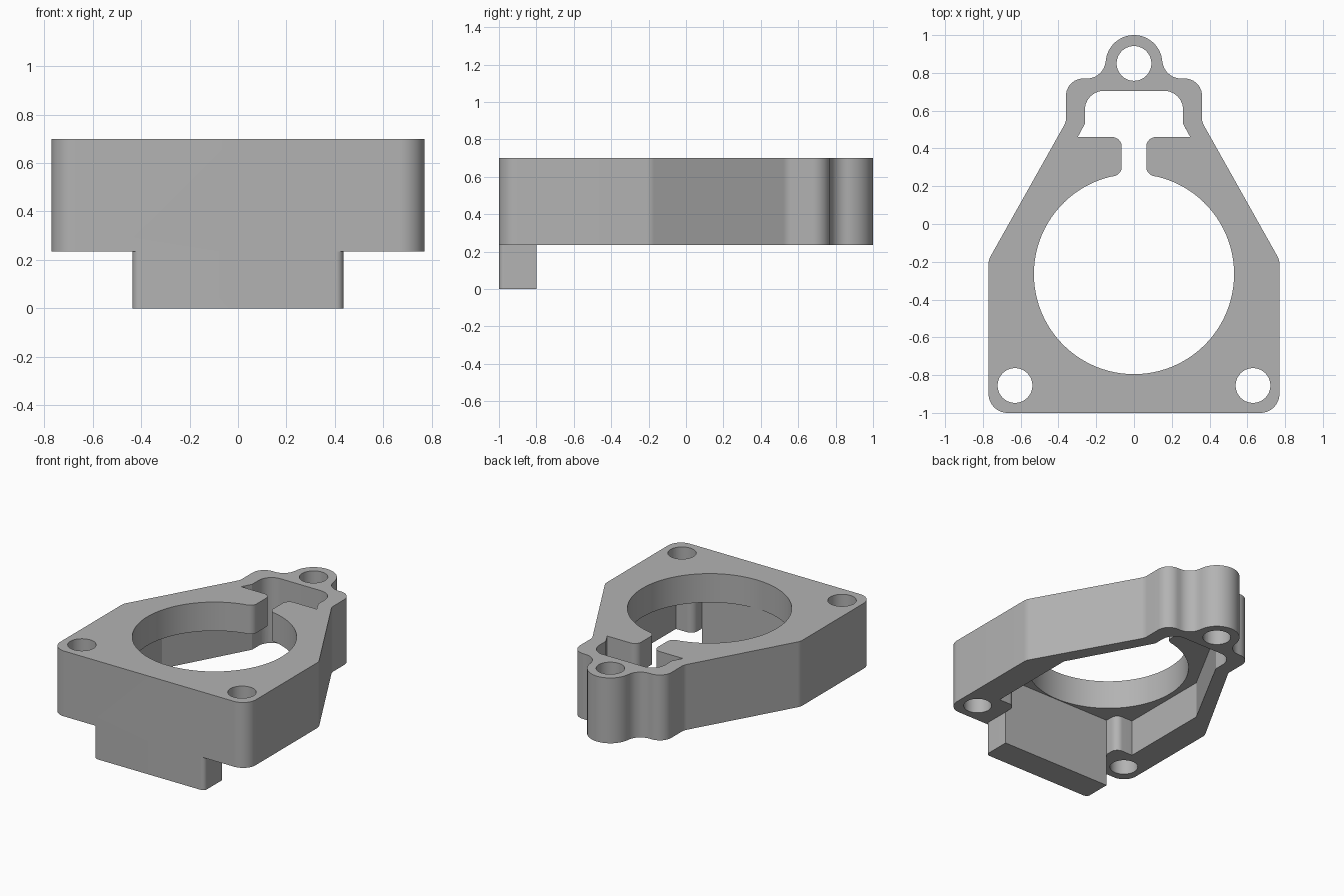
import bpy, bmesh, math
from mathutils import Vector

cube = bpy.data.objects.get("Cube")
if cube:
    bpy.data.objects.remove(cube, do_unlink=True)

Z_LOW, Z_SHELF, Z_TOP = 0.235, 0.495, 0.70
LUG_Y, BORE_Y, BORE_R = 0.85, -0.265, 0.53

grey = bpy.data.materials.new("plain_grey")
grey.use_nodes = True
grey.diffuse_color = (0.45, 0.45, 0.45, 1)
grey.node_tree.nodes["Principled BSDF"].inputs["Base Color"].default_value = (0.45, 0.45, 0.45, 1)


def arc(cx, cy, r, start, end, steps):
    """Points on an arc, angles in degrees."""
    angles = [math.radians(start + (end - start) * i / steps) for i in range(steps + 1)]
    return [(cx + r * math.cos(a), cy + r * math.sin(a)) for a in angles]


def rounded(points, steps=8):
    """Turn (x, y, radius) corners of an open path into fillets."""
    path = []
    for i, p in enumerate(points):
        c = Vector(p[:2])
        if len(p) < 3:
            path.append(tuple(c))
            continue
        u = (Vector(points[i - 1][:2]) - c).normalized()
        v = (Vector(points[i + 1][:2]) - c).normalized()
        half = u.angle(v) / 2
        centre = c + (u + v).normalized() * p[2] / math.sin(half)
        a = c + u * p[2] / math.tan(half) - centre
        b = c + v * p[2] / math.tan(half) - centre
        for k in range(steps + 1):
            d = a.lerp(b, k / steps).normalized() * p[2]
            path.append(tuple(centre + d))
    return path


def mirrored(half):
    """Close a right-hand half outline with its mirror image."""
    return half + [(-x, y) for x, y in reversed(half) if x > 1e-4]


def prism(name, outline, z0, z1):
    bm = bmesh.new()
    face = bm.faces.new([bm.verts.new((x, y, z0)) for x, y in outline])
    top = bmesh.ops.extrude_face_region(bm, geom=[face])["geom"]
    bmesh.ops.translate(bm, vec=(0, 0, z1 - z0),
                        verts=[g for g in top if isinstance(g, bmesh.types.BMVert)])
    bmesh.ops.recalc_face_normals(bm, faces=bm.faces)
    mesh = bpy.data.meshes.new(name)
    bm.to_mesh(mesh)
    bm.free()
    mesh.materials.append(grey)
    obj = bpy.data.objects.new(name, mesh)
    bpy.context.collection.objects.link(obj)
    return obj


def combine(target, other, operation):
    mod = target.modifiers.new(operation, "BOOLEAN")
    mod.operation, mod.solver, mod.object = operation, "EXACT", other
    bpy.context.view_layer.objects.active = target
    bpy.ops.object.modifier_apply(modifier=mod.name)
    bpy.data.objects.remove(other, do_unlink=True)


# Outer body with lug and shoulders
body_half = (arc(0, LUG_Y, 0.15, 90, 4.6, 16) + arc(0.25, 0.87, 0.10, 184.6, 270, 12)
             + [(0.36, 0.77, 0.09), (0.36, 0.54, 0.08), (0.77, -0.19, 0.08),
                (0.77, -1, 0.10), (0, -1)])
flange = prism("flange_body", mirrored(rounded(body_half)), Z_LOW, Z_TOP)

# Hollow underside
cavity_end = [(0.26, 0.53), (0.26, 0.705, 0.10), (0, 0.705)]
pocket_half = [(0, -0.8), (0.435, -0.8), (0.435, -0.70, 0.05), (0.57, -0.70),
               (0.57, -0.04)] + cavity_end
combine(flange, prism("pocket_cutter", mirrored(rounded(pocket_half)), 0, Z_SHELF), "DIFFERENCE")

# Bore, slot and rear window through the shelf
opening_half = (arc(0, BORE_Y, BORE_R, -90, 76, 44)
                + [(0.065, 0.261, 0.05), (0.065, 0.46, 0.05), (0.298, 0.46)] + cavity_end)
combine(flange, prism("opening_cutter", mirrored(rounded(opening_half)), 0, 1), "DIFFERENCE")

# Bolt holes
for x, y in ((0, LUG_Y), (-0.63, -0.855), (0.63, -0.855)):
    combine(flange, prism("hole_cutter", arc(x, y, 0.092, 0, 352.5, 47), 0, 1), "DIFFERENCE")

# Front tab below the body
tab_half = [(0, -0.8), (0.435, -0.8), (0.435, -1, 0.03), (0, -1)]
combine(flange, prism("front_tab", mirrored(rounded(tab_half)), 0, 0.3), "UNION")

bpy.ops.object.select_all(action="DESELECT")
flange.select_set(True)
bpy.context.view_layer.objects.active = flange
bpy.ops.object.shade_smooth_by_angle(angle=math.radians(25))
